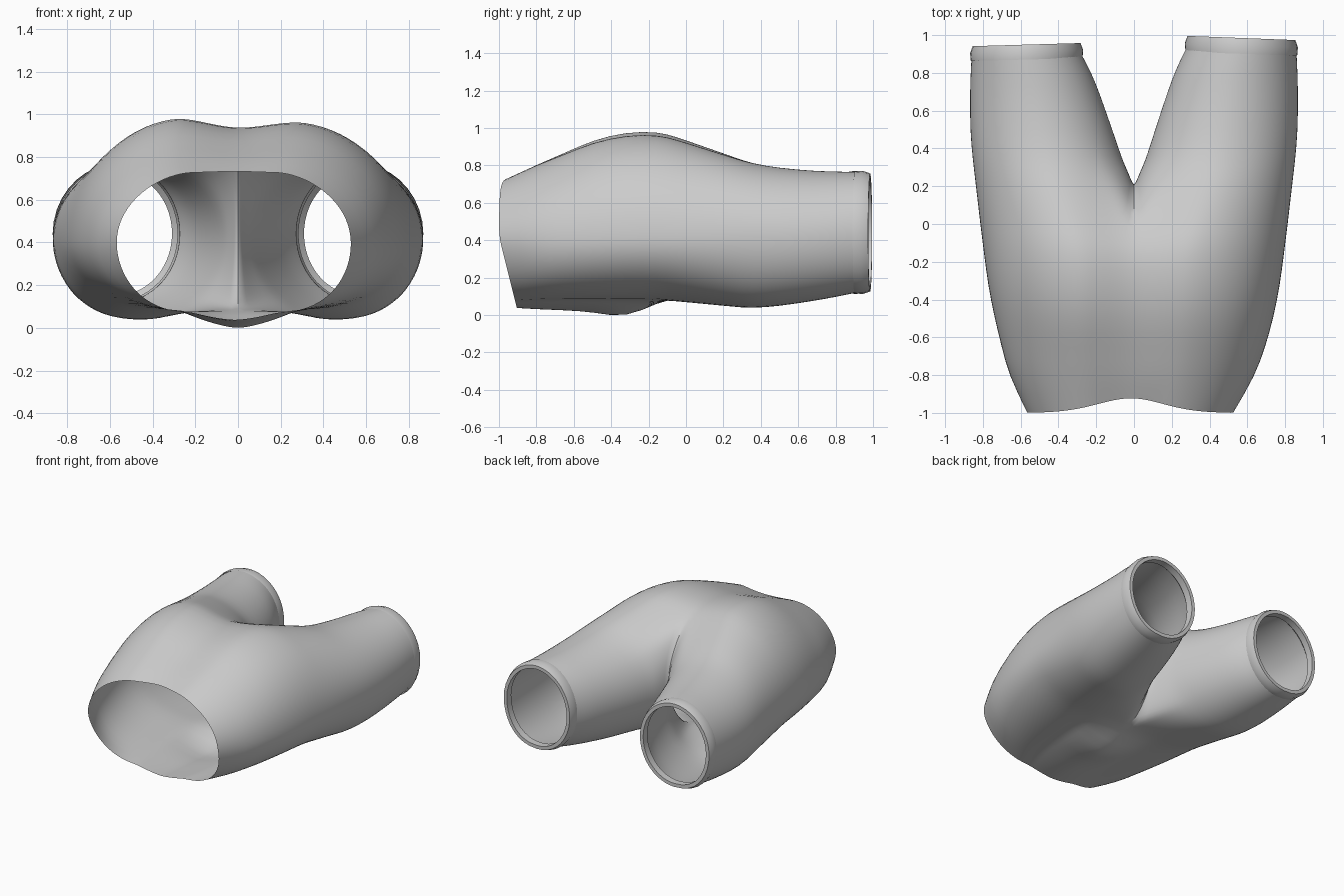
import bpy, bmesh
from math import sin, cos, pi, exp, radians

if "Cube" in bpy.data.objects:
    bpy.data.objects.remove(bpy.data.objects["Cube"])

NI, NO, NC = 6, 18, 14      # segments: inner flats, outer arc, crotch side

# torso stations: y, outer x, hump z, low z, centre top z, centre bottom z, mid z, hump x
TORSO = [(-1.0, .55, .728, .072, .733, .037, .40, .20),
         (-.80, .655, .803, .08, .79, .03, .40, .24),
         (-.65, .70, .863, .083, .845, .024, .40, .26),
         (-.50, .74, .930, .083, .905, .016, .405, .27),
         (-.32, .776, .972, .083, .94, -.022, .41, .28),
         (-.15, .797, .974, .082, .938, .07, .41, .29),
         (-.05, .81, .946, .072, .895, .085, .41, .32)]
# leg stations: y, inner x, outer x, top z, bottom z
LEGS = [(.35, .064, .856, .812, .034),
        (.50, .112, .869, .787, .046),
        (.70, .178, .870, .77, .076),
        (.82, .222, .867, .768, .098),
        (.92, .272, .862, .765, .118)]


def ease(t):
    return t * t * (3 - 2 * t)


def mix(a, b, t):
    return a + (b - a) * t


def side(a, top, low):
    """Outer bulge: fuller underneath, leaner on top."""
    return max(cos(a), 0) ** (top if a > 0 else low)


def torso_half(y, xo, zt, zb, ztc, zbc, zm, cx):
    """Open half section from top centre round the side to bottom centre."""
    pts = [(cx * i / NI, y, mix(ztc, zt, ease(i / NI))) for i in range(NI)]
    for i in range(NO + 1):
        a = pi / 2 - pi * i / NO
        rz = zt - zm if a > 0 else zm - zb
        pts.append((cx + (xo - cx) * side(a, 1.17, .88), y, zm + rz * sin(a)))
    pts += [(cx * (1 - i / NI), y, mix(zb, zbc, 1 - (1 - i / NI) ** 1.5)) for i in range(1, NI + 1)]
    if y == -1.0:                       # dipped waist edge, leaning in below
        pts = [(x, y + (.075 * exp(-(x / .24) ** 2) if z > .4 else 0)
                + .095 * max(0, (.42 - z) / .38) + .01 * max(0, z - .5), z) for x, y, z in pts]
    return pts


def leg_ring(y, xi, xo, zt, zb):
    """Closed leg section with the same point order as the torso plus crotch points."""
    cx, cz, rx, rz = (xi + xo) / 2, (zt + zb) / 2, (xo - xi) / 2, (zt - zb) / 2
    k = radians(135)
    ang = [mix(k, pi / 2, i / NI) for i in range(NI)]
    ang += [pi / 2 - pi * i / NO for i in range(NO + 1)]
    ang += [mix(-pi / 2, -k, i / NI) for i in range(1, NI + 1)]
    ang += [mix(-k, -2 * pi + k, i / NC) for i in range(1, NC)]
    return [(cx + rx * (side(a, 1.06, .86) if cos(a) > 0 else cos(a)), y, cz + rz * sin(a)) for a in ang]


def warp(p, s):
    """Side flip plus the slight left/right unevenness."""
    x, y, z = p
    if y > .35:
        f = (y - .35) / .6
        y -= f * ((.02 if s > 0 else .015) * (x - .3) / .56 + (.035 if s < 0 else 0))
    if z > .8 and y < .35:              # left hump stands a touch higher
        z -= s * .05 * (z - .8) * min(1, x / .25)
    return (s * x - .02 * max(0, (-y - .6) / .4), y, z)


def bridge(bm, a, b, closed):
    n = len(a)
    for i in range(n if closed else n - 1):
        j = (i + 1) % n
        bm.faces.new((a[i], a[j], b[j], b[i]))


def finish(name, bm, angle):
    bmesh.ops.remove_doubles(bm, verts=bm.verts, dist=1e-4)
    bmesh.ops.recalc_face_normals(bm, faces=bm.faces)
    me = bpy.data.meshes.new(name)
    bm.to_mesh(me)
    bm.free()
    ob = bpy.data.objects.new(name, me)
    bpy.context.collection.objects.link(ob)
    bpy.ops.object.select_all(action='DESELECT')
    ob.select_set(True)
    bpy.context.view_layer.objects.active = ob
    bpy.ops.object.shade_smooth_by_angle(angle=radians(angle))
    return ob


# shorts body: torso tube splitting into two legs
bm = bmesh.new()
for s in (1, -1):
    make = lambda pts: [bm.verts.new(warp(p, s)) for p in pts]
    halves = [torso_half(*st) for st in TORSO]
    rows = [make(h) for h in halves]
    for a, b in zip(rows, rows[1:]):
        bridge(bm, a, b, False)
    # crotch seam, bowing backwards on the centre line
    top, bot = halves[-1][0][2], halves[-1][-1][2]
    seam = [(0, -.05 + .25 * sin(pi * i / NC) ** .75, mix(bot, top, i / NC)) for i in range(1, NC)]
    start = halves[-1] + seam
    end = leg_ring(*LEGS[0])
    prev = rows[-1] + make(seam)
    for t in (.25, .5, .75):
        ring = make([tuple(mix(u, v, t) for u, v in zip(p, q)) for p, q in zip(start, end)])
        bridge(bm, prev, ring, True)
        prev = ring
    for st in LEGS:
        ring = make(leg_ring(*st))
        bridge(bm, prev, ring, True)
        prev = ring
body = finish("shorts_body", bm, 60)
sub = body.modifiers.new("smooth", 'SUBSURF')
sub.levels = sub.render_levels = 1

# folded hems at the leg openings
HEM = [(.002, .90), (.006, .945), (-.008, .985), (-.034, .985), (-.034, .93), (-.006, .90)]
for s, name in ((1, "right_hem"), (-1, "left_hem")):
    bm = bmesh.new()
    prev = None
    for d, y in HEM:
        ring = [bm.verts.new(warp(p, s)) for p in leg_ring(y + .01, .275 - d, .862 + d, .765 + d, .118 - d)]
        if prev:
            bridge(bm, prev, ring, True)
        prev = ring
    finish(name, bm, 35)
